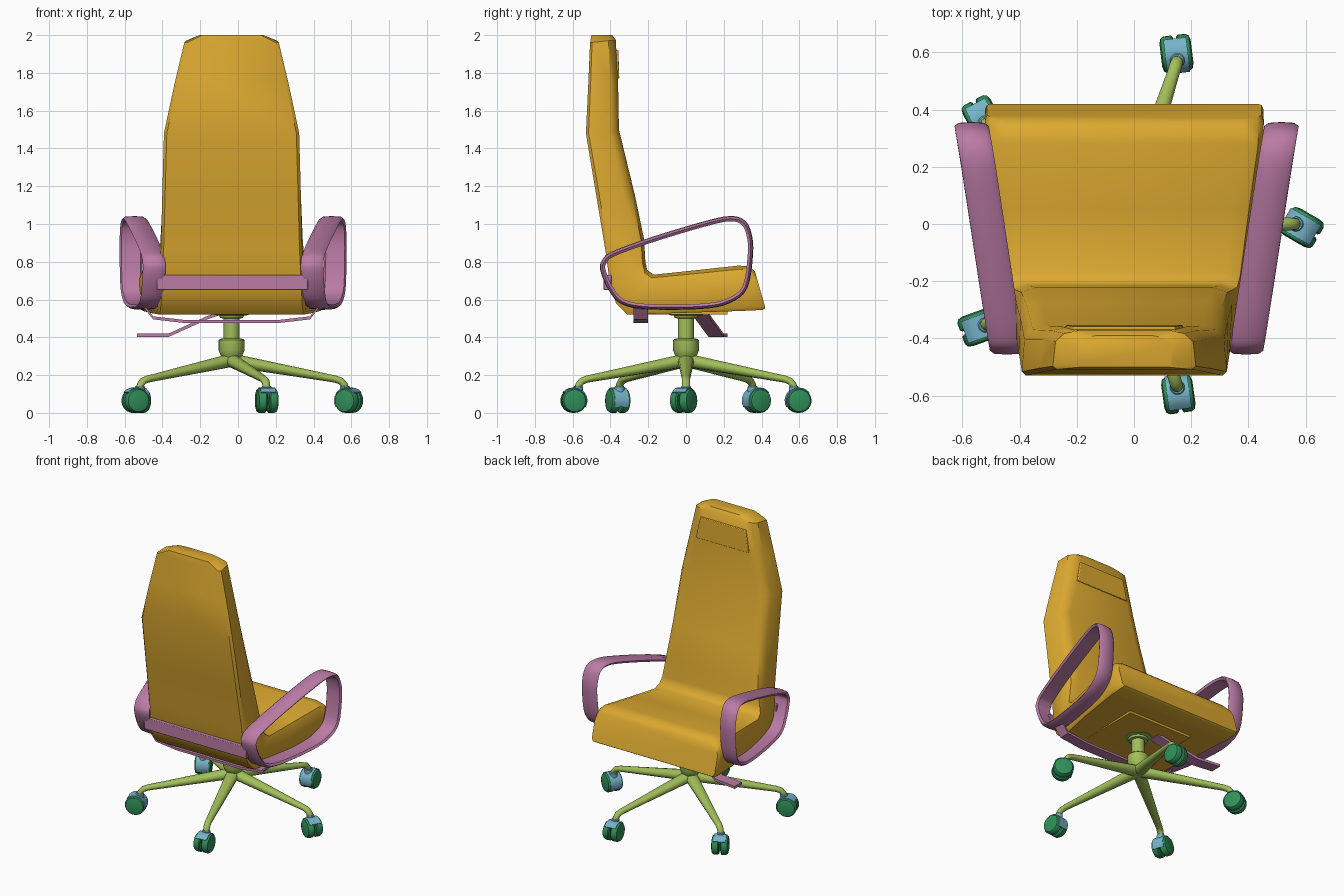
import bpy, bmesh
from math import sin, cos, pi, radians
from mathutils import Vector, Matrix

if "Cube" in bpy.data.objects:
    bpy.data.objects.remove(bpy.data.objects["Cube"])

CX = -0.034  # chair centre line


def material(name, col):
    m = bpy.data.materials.new(name)
    m.diffuse_color = (*col, 1)
    m.use_nodes = True
    m.node_tree.nodes["Principled BSDF"].inputs["Base Color"].default_value = m.diffuse_color
    return m


ORANGE = material("upholstery", (0.72, 0.40, 0.03))
PURPLE = material("arm_plastic", (0.50, 0.20, 0.38))
GREEN = material("base_green", (0.36, 0.52, 0.10))
BLUE = material("caster_blue", (0.18, 0.45, 0.58))
DARK = material("wheel_green", (0.03, 0.28, 0.10))


def loft(name, rings, mat, closed=False, bevel=0, angle=35):
    """Skin a list of equal-length vertex rings."""
    bm = bmesh.new()
    vs = [[bm.verts.new(p) for p in r] for r in rings]
    n, k = len(rings), len(rings[0])
    for i in range(n if closed else n - 1):
        a, b = vs[i], vs[(i + 1) % n]
        for j in range(k):
            bm.faces.new((a[j], a[(j + 1) % k], b[(j + 1) % k], b[j]))
    if not closed:
        bm.faces.new(vs[0][::-1])
        bm.faces.new(vs[-1])
    bmesh.ops.recalc_face_normals(bm, faces=bm.faces)
    me = bpy.data.meshes.new(name)
    bm.to_mesh(me)
    bm.free()
    me.shade_smooth()
    me.set_sharp_from_angle(angle=radians(angle))
    me.materials.append(mat)
    ob = bpy.data.objects.new(name, me)
    bpy.context.collection.objects.link(ob)
    if bevel:
        mod = ob.modifiers.new("bevel", "BEVEL")
        mod.width, mod.segments = bevel, 2
    return ob


def lathe(name, prof, mat, matrix, seg=32):
    """Stack of circles: prof = (radius, height)."""
    return loft(name, [[matrix @ Vector((r * cos(2 * pi * i / seg), r * sin(2 * pi * i / seg), z))
                        for i in range(seg)] for r, z in prof], mat)


def strap(name, pts, half_y, th, mat):
    """Flat bent bar running through (x, y, z) points."""
    return loft(name, [[(x, y + a * half_y, z + b * th)
                        for a, b in ((-1, -1), (1, -1), (1, 1), (-1, 1))] for x, y, z in pts], mat)


def box(name, lo, hi, mat, bevel=0):
    return loft(name, [[(x, lo[1], lo[2]), (x, hi[1], lo[2]), (x, hi[1], hi[2]), (x, lo[1], hi[2])]
                       for x in (lo[0], hi[0])], mat, bevel=bevel)


# Seat and back: one L-shaped body; outer (y,z), inner (y,z), outer and inner half width
stations = [
    (-.500, 2.00, -.390, 2.00, .17, .15), (-.508, 1.96, -.372, 1.975, .25, .21),
    (-.517, 1.75, -.360, 1.77, .30, .25), (-.530, 1.48, -.355, 1.50, .358, .32),
    (-.475, 1.15, -.270, 1.15, .367, .34), (-.425, .85, -.222, .92, .375, .36),
    (-.400, .66, -.215, .80, .385, .38), (-.370, .58, -.205, .755, .388, .395),
    (-.310, .52, -.170, .732, .395, .405), (0.0, .53, .05, .755, .45, .435),
    (.30, .54, .28, .780, .485, .468), (.405, .545, .335, .775, .487, .468),
    (.42, .555, .365, .750, .48, .46)]
rings = []
for oy, oz, iy, iz, wo, wi in stations:
    half = [(wo - .015, 0), (wo, .08), (wo * .5 + wi * .5 + .01, .72), (wi, .92), (wi - .05, 1)]
    sec = half + [(-w, t) for w, t in reversed(half)]
    rings.append([(CX + w, oy + (iy - oy) * t, oz + (iz - oz) * t) for w, t in sec])
loft("seat_and_back", rings, ORANGE, angle=40)

# Headrest pad and panel under the seat
loft("headrest_pad", [[(CX - w, -.40, z), (CX + w, -.40, z), (CX + w - .01, y, z), (CX - w + .01, y, z)]
                      for w, y, z in ((.215, -.353, 1.77), (.185, -.358, 1.92))], ORANGE, bevel=.004)
box("underside_panel", (CX - .25, -.2, .521), (CX + .25, .22, .545), ORANGE)

# Armrest loops: smooth closed outline (y,z)
outline = [(-.455, .76), (-.41, .65), (-.34, .575), (-.2, .548), (.08, .55), (.23, .58), (.325, .66),
           (.355, .84), (.347, .95), (.31, 1.02), (.23, 1.042), (.08, 1.01), (-.2, .925), (-.39, .855),
           (-.44, .815)]
P = [Vector(p) for p in outline]
N = len(P)
curve = []
for i in range(N):
    a, b, c, d = P[i - 1], P[i], P[(i + 1) % N], P[(i + 2) % N]
    for s in range(4):
        t = s / 4
        curve.append(.5 * (2 * b + (c - a) * t + (2 * a - 5 * b + 4 * c - d) * t * t
                           + (3 * b - a - 3 * c + d) * t ** 3))
for side, label in ((-1, "left"), (1, "right")):
    rings = []
    for i, p in enumerate(curve):
        tan = (curve[(i + 1) % len(curve)] - curve[i - 1]).normalized()
        inward = Vector((-tan.y, tan.x))
        ring = []
        for w, dep in ((-.06, .014), (-.045, .003), (0, 0), (.045, .003), (.06, .014), (.05, .028), (-.05, .028)):
            q = p + inward * dep
            ring.append((-.026 + side * (.487 + .152 * p.x + w), q.x, q.y))
        rings.append(ring)
    loft(label + "_armrest", rings, PURPLE, closed=True, angle=45)

# Bars joining the arms, and the height lever
box("rear_crossbar", (-.43, -.436, .65), (.37, -.395, .73), PURPLE, .004)
strap("lower_crossbar", [(CX + x, -.24, z) for x, z in ((-.46, .56), (-.415, .503), (-.25, .484),
                                                       (.25, .484), (.415, .503), (.46, .56))],
      .038, .008, PURPLE)
strap("height_lever", [(-.10, .08, .525), (-.16, .09, .505), (-.37, .16, .41), (-.535, .18, .41)],
      .04, .009, PURPLE)

# Central column
lathe("column", [(.03, .25), (.05, .29), (.06, .31), (.068, .33), (.068, .385), (.06, .392), (.042, .394),
                 (.042, .50), (.06, .502), (.065, .515), (.09, .518), (.09, .54)],
      GREEN, Matrix.Translation((CX, 0, 0)))

# Five legs with swivelled twin-wheel casters
leg_path = [(0, .278, .045, .034), (.06, .268, .042, .034), (.50, .188, .024, .02), (.55, .179, .022, .019),
            (.58, .168, .022, .019), (.597, .148, .021, .019), (.60, .125, .02, .019)]
for n, heading in enumerate((-30, 97, 118, 200, 278)):
    rot = Matrix.Translation((CX, 0, 0)) @ Matrix.Rotation(radians(72 * n), 4, 'Z')
    rings = []
    for i, (r, z, hw, hh) in enumerate(leg_path):
        p0, p1 = leg_path[max(i - 1, 0)], leg_path[min(i + 1, len(leg_path) - 1)]
        up = Vector((-(p1[1] - p0[1]), 0, p1[0] - p0[0])).normalized()
        rings.append([rot @ (Vector((r, hw * cos(k * pi / 6), z)) + up * hh * sin(k * pi / 6))
                      for k in range(12)])
    loft(f"leg_{n}", rings, GREEN, angle=50)

    stem = rot @ Vector((.60, 0, 0))
    cast = Matrix.Translation(stem) @ Matrix.Rotation(radians(heading), 4, 'Z')
    lathe(f"caster_stem_{n}", [(.026, .09), (.026, .138), (.022, .143)], BLUE, cast, 16)
    # hood over the wheels
    arc = [(.025 + .069 * cos(radians(a)), .065 + .069 * sin(radians(a))) for a in range(40, 211, 17)]
    arc += [(.02, .05), (.04, .065)]
    loft(f"caster_hood_{n}", [[cast @ Vector((x, y, z)) for x, z in arc] for y in (-.04, .04)], BLUE)
    # wheels
    for s in (-1, 1):
        axle = cast @ Matrix.Translation((.025, 0, .065)) @ Matrix.Rotation(-s * pi / 2, 4, 'X')
        lathe(f"wheel_{n}_{'a' if s < 0 else 'b'}",
              [(.058, .006), (.065, .012), (.065, .038), (.058, .050), (.04, .055)], DARK, axle, 24)
